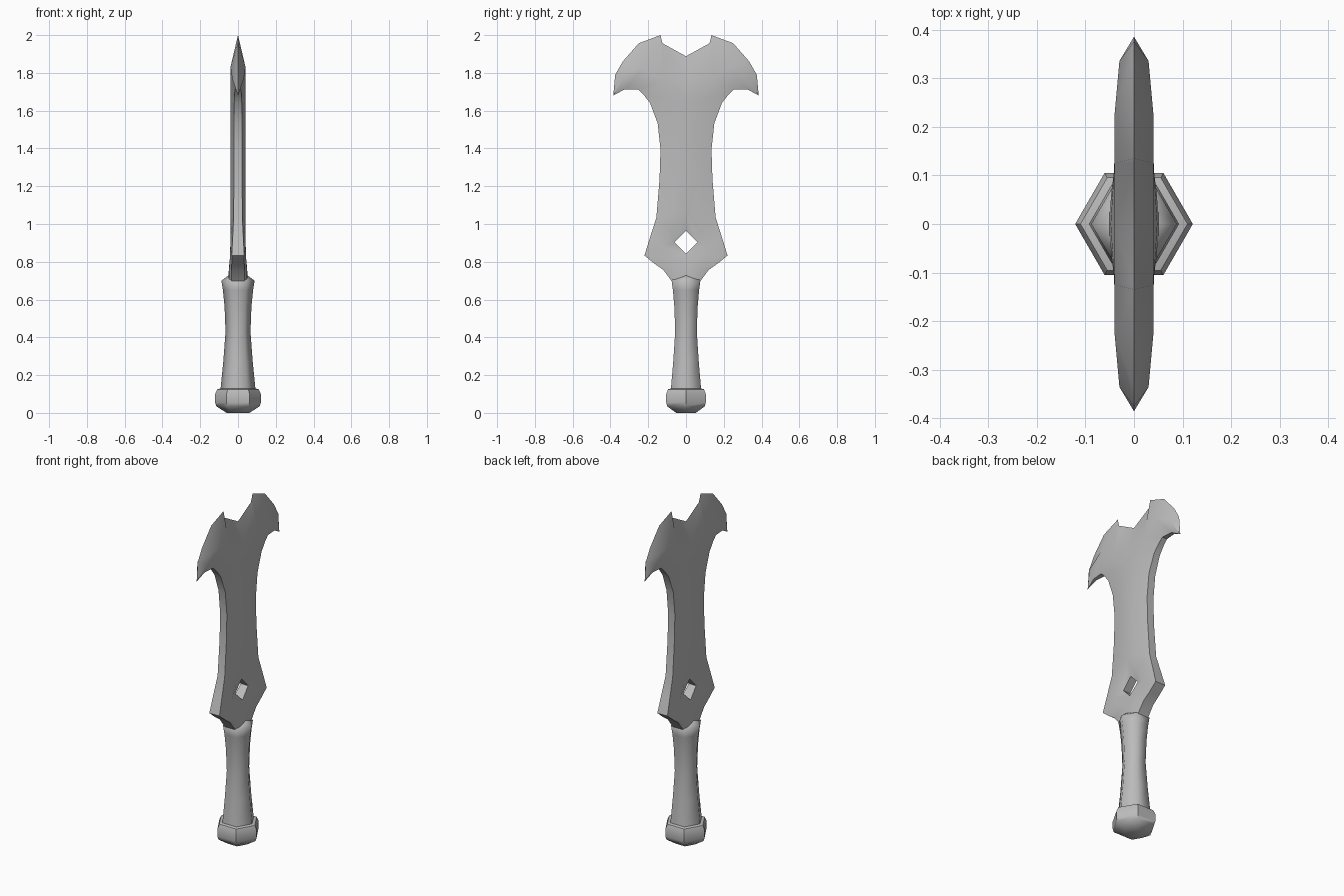
import bpy, bmesh, math

if "Cube" in bpy.data.objects:
    bpy.data.objects.remove(bpy.data.objects["Cube"])

steel = bpy.data.materials.new("grey_steel")
steel.use_nodes = True
steel.diffuse_color = (0.5, 0.5, 0.5, 1)
steel.node_tree.nodes["Principled BSDF"].inputs["Base Color"].default_value = (0.5, 0.5, 0.5, 1)


def make_object(name, bm, angle, mirror=False):
    """Turn a bmesh into a shaded object, optionally mirrored over x and y."""
    bmesh.ops.remove_doubles(bm, verts=bm.verts, dist=0.0005)
    bmesh.ops.recalc_face_normals(bm, faces=bm.faces)
    mesh = bpy.data.meshes.new(name)
    bm.to_mesh(mesh)
    bm.free()
    mesh.materials.append(steel)
    obj = bpy.data.objects.new(name, mesh)
    bpy.context.collection.objects.link(obj)
    bpy.ops.object.select_all(action='DESELECT')
    obj.select_set(True)
    bpy.context.view_layer.objects.active = obj
    if mirror:
        mod = obj.modifiers.new("mirror", 'MIRROR')
        mod.use_axis = (True, True, False)
        mod.merge_threshold = 0.0005
        bpy.ops.object.modifier_apply(modifier=mod.name)
    bpy.ops.object.shade_smooth_by_angle(angle=math.radians(angle))
    return obj


def hex_loft(name, profile, angle):
    """Six-sided solid from (radius, height) rings, corners on the x axis."""
    bm = bmesh.new()
    rings = [[bm.verts.new((r * math.cos(i * math.pi / 3), r * math.sin(i * math.pi / 3), z))
              for i in range(6)] for r, z in profile]
    for low, high in zip(rings, rings[1:]):
        for i in range(6):
            j = (i + 1) % 6
            bm.faces.new((low[i], low[j], high[j], high[i]))
    bm.faces.new(rings[0][::-1])
    bm.faces.new(rings[-1])
    return make_object(name, bm, angle)


# Pommel and waisted grip
hex_loft("pommel", [(.06, 0), (.115, .035), (.121, .055), (.121, .1), (.11, .125), (.09, .13)], 40)
hex_loft("grip", [(.093, .12), (.078, .27), (.066, .43), (.071, .56), (.08, .65),
                  (.088, .7), (.052, .727)], 62)

# Quarter of the blade: the ridge bounds the flat face, the rim is the outline (x, y, z)
ridge = [(.047, .045, .69), (.046, .07, .77), (.042, .095, .83), (.041, .12, .88),
         (.04, .075, .965), (.04, .06, 1.06), (.04, .055, 1.236), (.04, .05, 1.395),
         (.04, .055, 1.55), (.04, .075, 1.66), (.04, .125, 1.755), (.04, .225, 1.83),
         (.03, .335, 1.767), (0, .385, 1.68)]
rim = [(.035, .07, .69), (.034, .12, .757), (.033, .167, .79), (.033, .22, .833),
       (.028, .19, .93), (.023, .157, 1.034), (.022, .14, 1.236), (.022, .135, 1.395),
       (.022, .15, 1.533), (.02, .19, 1.64), (.018, .225, 1.685), (.016, .255, 1.713),
       (.01, .325, 1.713), (0, .385, 1.68)]
# Knife edge around the head, from the central notch to the horn tip (y, z)
crest = [(0, 1.888), (.125, 1.957), (.135, 2), (.25, 1.957), (.335, 1.86), (.375, 1.79)]
# Diamond window corners
window = [(.024, 0, .965), (.024, .06, .903), (.03, 0, .843)]

bm = bmesh.new()


def face(*points):
    """Add a face, dropping points that coincide."""
    unique = list(dict.fromkeys(points))
    if len(unique) > 2:
        bm.faces.new([bm.verts.new(p) for p in unique])


def inner(p):
    """Project a point on to the x mirror plane."""
    return (0, p[1], p[2])


def middle(p, x=.04):
    """Project a point on to the y mirror plane."""
    return (x, 0, p[2])


# Bevel from the ridge to the rim, and the narrow side wall
for i in range(len(rim) - 1):
    face(ridge[i], ridge[i + 1], rim[i + 1], rim[i])
    face(rim[i], rim[i + 1], inner(rim[i + 1]), inner(rim[i]))

# Flat centre strip above the window
for low, high in zip(ridge[5:10], ridge[6:11]):
    face(middle(low), low, high, middle(high))

# Sloped frame round the window, and its inner walls
top, side, bottom = window
apex = middle(ridge[5])
foot = middle(ridge[1], .048)
face(apex, ridge[5], ridge[4])
face(apex, ridge[4], side, top)
face(ridge[4], ridge[3], side)
face(ridge[3], ridge[2], bottom, side)
face(ridge[2], ridge[1], foot, bottom)
face(ridge[1], ridge[0], middle(ridge[0], .052), foot)
for a, b in zip(window, window[1:]):
    face(a, b, inner(b), inner(a))

# Head and horns tapering to the knife edge
notch, shoulder, peak, upper, outer, low_outer = [(0, y, z) for y, z in crest]
neck, horn, hook, tip = ridge[10:]
face(middle(neck), neck, shoulder, notch)
face(neck, horn, peak, shoulder)
face(horn, upper, peak)
face(horn, outer, upper)
face(horn, hook, low_outer, outer)
face(hook, tip, low_outer)

make_object("blade", bm, 40, mirror=True)
